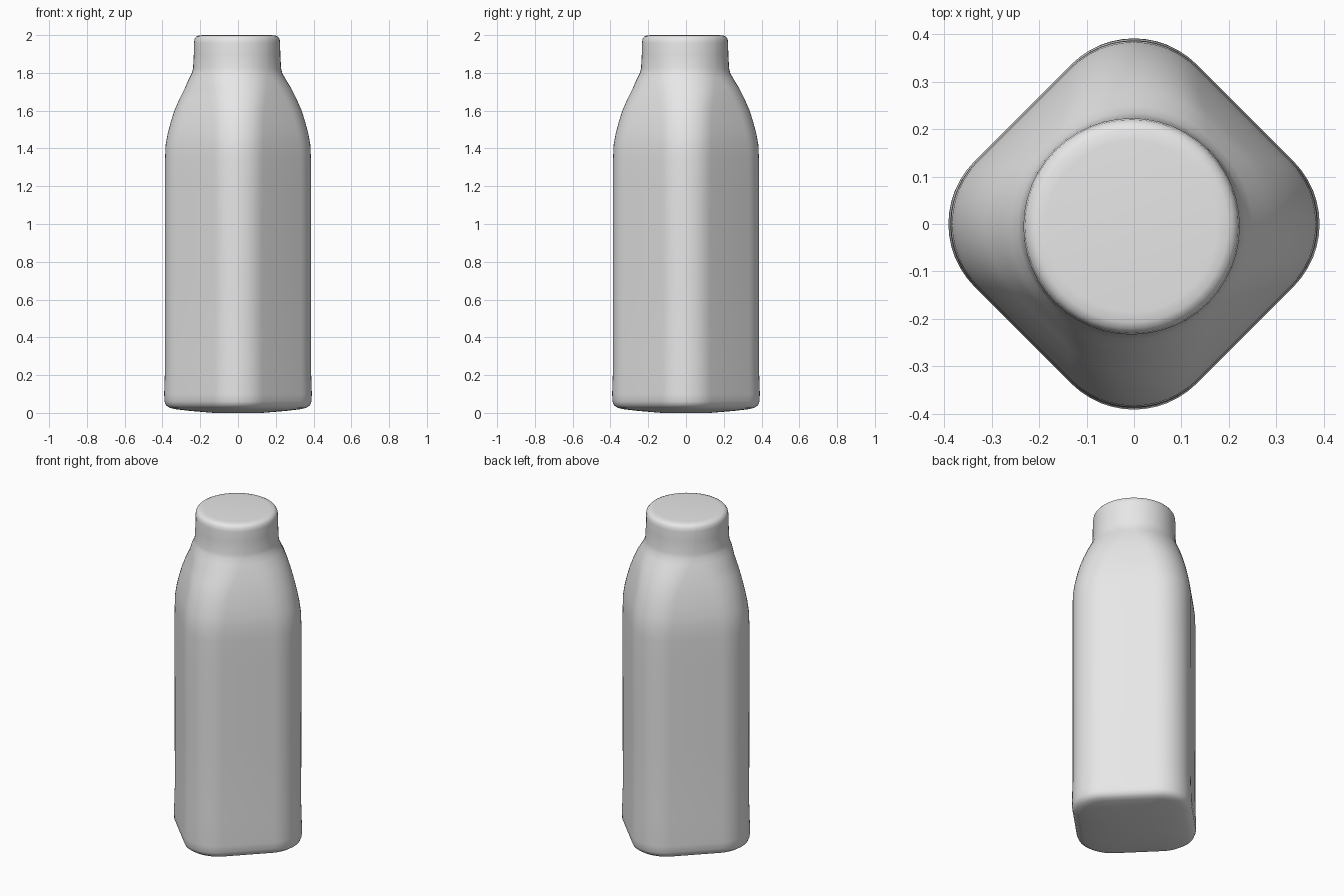
import bpy, bmesh, math

cube = bpy.data.objects.get("Cube")
if cube:
    bpy.data.objects.remove(cube, do_unlink=True)

# Plain grey material
grey = bpy.data.materials.new("plain_grey")
grey.use_nodes = True
grey.diffuse_color = (0.8, 0.8, 0.8, 1)
grey.node_tree.nodes["Principled BSDF"].inputs["Base Color"].default_value = (0.8, 0.8, 0.8, 1)

ARC_STEPS = 12
ROOT2 = math.sqrt(2)


def rounded_diamond(bm, z, flat, corner, shift):
    """Ring with flats on the diagonals and rounded corners on the axes."""
    radius = (flat * ROOT2 - corner) / (ROOT2 - 1)
    centre = (flat - radius) * ROOT2
    ring = []
    for quarter in range(4):
        axis = quarter * math.pi / 2
        for i in range(ARC_STEPS + 1):
            a = axis + (i / ARC_STEPS - 0.5) * math.pi / 2 * 0.999
            x = centre * math.cos(axis) + radius * math.cos(a)
            y = centre * math.sin(axis) + radius * math.sin(a)
            ring.append(bm.verts.new((x + shift, y + shift, z)))
    return ring


# Sections from base to rim: height, distance to flat, distance to corner
sections = [
    (0.000, 0.120, 0.130), (0.010, 0.220, 0.250), (0.020, 0.285, 0.335),
    (0.027, 0.307, 0.362), (0.040, 0.322, 0.381), (0.060, 0.330, 0.389),
    (0.100, 0.331, 0.391), (0.250, 0.327, 0.386), (0.700, 0.327, 0.387),
    (1.200, 0.328, 0.387), (1.350, 0.328, 0.386), (1.420, 0.326, 0.383),
    (1.480, 0.319, 0.372), (1.540, 0.308, 0.356), (1.600, 0.295, 0.337),
    (1.660, 0.280, 0.311), (1.720, 0.262, 0.281), (1.770, 0.246, 0.255),
    (1.800, 0.235, 0.239), (1.825, 0.231, 0.233), (1.900, 0.229, 0.229),
    (1.960, 0.228, 0.228), (1.980, 0.225, 0.225), (1.992, 0.216, 0.216),
    (1.998, 0.203, 0.203), (2.000, 0.180, 0.180),
]

# Bottle body with shoulder and neck in one lofted skin
bm = bmesh.new()
rings = [rounded_diamond(bm, z, f, c, -0.005 if z > 1.75 else 0)
         for z, f, c in sections]
count = len(rings[0])
for low, high in zip(rings, rings[1:]):
    for i in range(count):
        j = (i + 1) % count
        bm.faces.new((low[i], low[j], high[j], high[i]))
bm.faces.new(reversed(rings[0]))
bm.faces.new(rings[-1])

mesh = bpy.data.meshes.new("bottle")
bm.to_mesh(mesh)
bm.free()
mesh.materials.append(grey)
bottle = bpy.data.objects.new("bottle", mesh)
bpy.context.collection.objects.link(bottle)

bpy.ops.object.select_all(action="DESELECT")
bottle.select_set(True)
bpy.context.view_layer.objects.active = bottle
bpy.ops.object.shade_smooth_by_angle(angle=math.radians(60))
